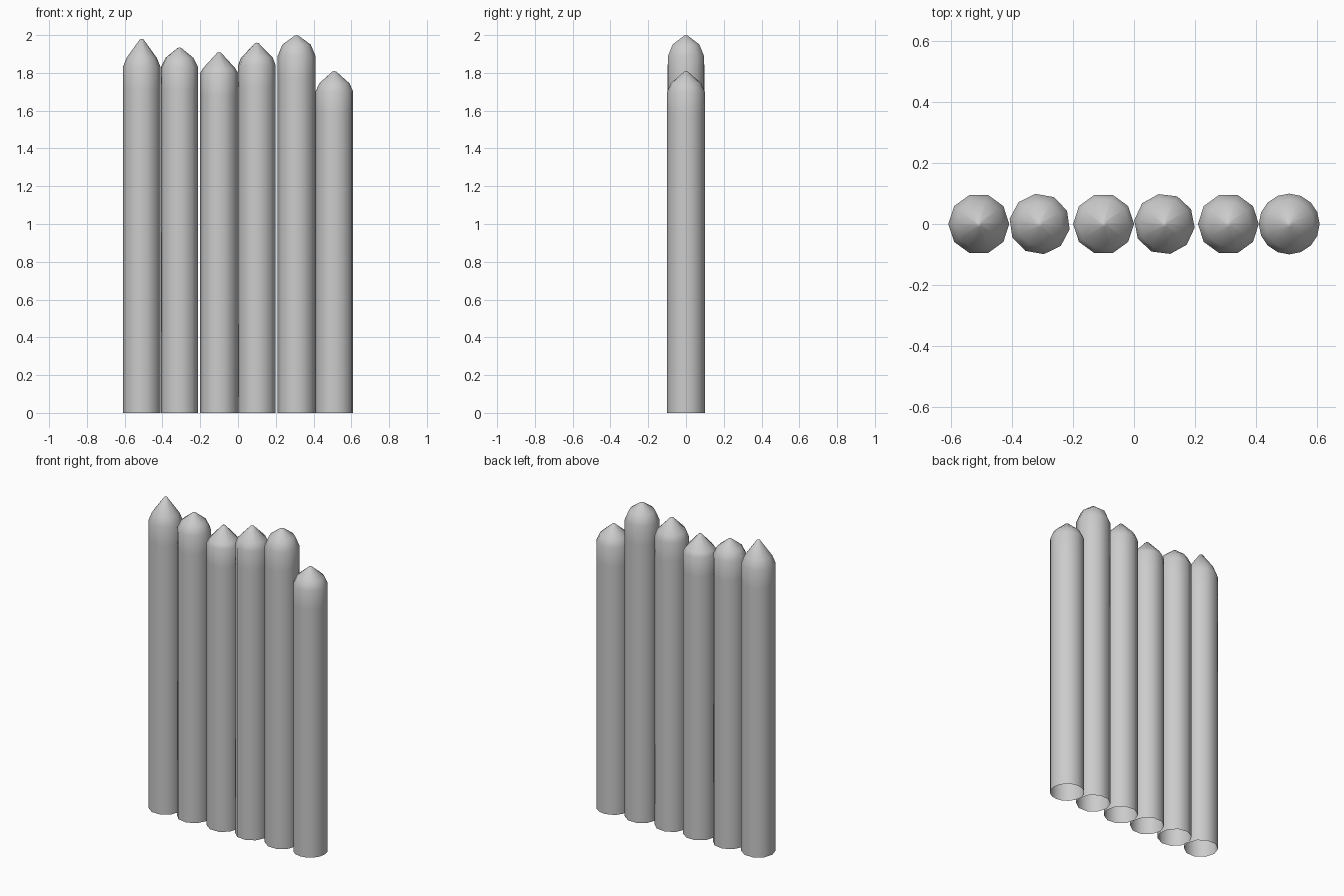
import bpy, bmesh, math

cube = bpy.data.objects.get("Cube")
if cube:
    bpy.data.objects.remove(cube, do_unlink=True)

grey = bpy.data.materials.new("plain_grey")
grey.use_nodes = True
colour = (0.6, 0.6, 0.6, 1)
grey.diffuse_color = colour
grey.node_tree.nodes["Principled BSDF"].inputs["Base Color"].default_value = colour


def make_post(name, x, height, shoulder, neck, sides, turn):
    """Open-bottomed post: straight shaft, rounded shoulder, pointed tip."""
    profile = [(0.1, 0), (0.1, shoulder - 0.12), (0.1, shoulder),
               neck, (0.01, height - 0.003)]
    bm = bmesh.new()
    rings = []
    for r, z in profile:
        angles = [math.tau * i / sides + math.radians(turn) for i in range(sides)]
        rings.append([bm.verts.new((r * math.cos(a), r * math.sin(a), z))
                      for a in angles])
    for low, high in zip(rings, rings[1:]):
        for i in range(sides):
            j = (i + 1) % sides
            bm.faces.new((low[i], low[j], high[j], high[i]))
    # Small cap on the tip
    tip = bm.verts.new((0, 0, height))
    for i in range(sides):
        bm.faces.new((rings[-1][i], rings[-1][(i + 1) % sides], tip))
    for face in bm.faces:
        face.smooth = True
    mesh = bpy.data.meshes.new(name)
    bm.to_mesh(mesh)
    bm.free()
    mesh.materials.append(grey)
    post = bpy.data.objects.new(name, mesh)
    post.location.x = x
    bpy.context.collection.objects.link(post)


# x, height, shoulder height, (neck radius, neck height), sides, turn
posts = [
    (-0.51, 1.98, 1.83, (0.08, 1.88), 10, 0),
    (-0.31, 1.935, 1.83, (0.075, 1.88), 10, -10),
    (-0.10, 1.91, 1.80, (0.085, 1.825), 10, 0),
    (0.10, 1.96, 1.84, (0.085, 1.88), 10, -7),
    (0.31, 2.0, 1.89, (0.075, 1.95), 10, 0),
    (0.51, 1.81, 1.70, (0.08, 1.745), 16, 0),
]
for n, spec in enumerate(posts, 1):
    make_post(f"palisade_post_{n}", *spec)
